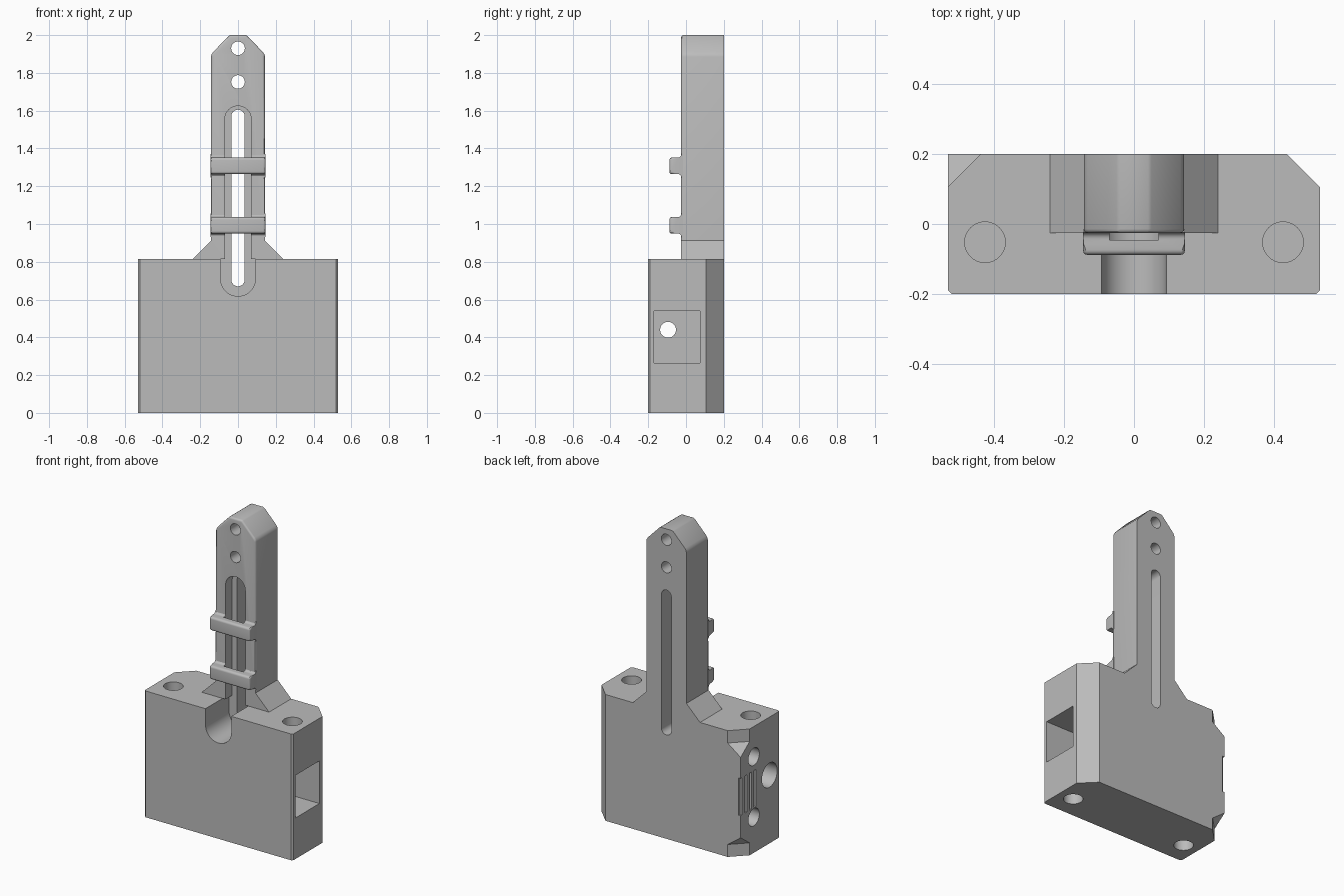
import bpy, bmesh, math
from mathutils import Vector

if "Cube" in bpy.data.objects:
    bpy.data.objects.remove(bpy.data.objects["Cube"])

grey = bpy.data.materials.new("plain_grey")
grey.use_nodes = True
colour = (0.5, 0.5, 0.5, 1)
grey.diffuse_color = colour
grey.node_tree.nodes["Principled BSDF"].inputs["Base Color"].default_value = colour

R2 = math.sqrt(0.5)
CORNER = Vector((-0.485, 0.1525, 0))  # middle of the corner chamfer
AXES = {
    "x": lambda u, v, w: Vector((w, u, v)),
    "y": lambda u, v, w: Vector((u, w, v)),
    "z": lambda u, v, w: Vector((u, v, w)),
    "diagonal": lambda u, v, w: CORNER + Vector(((w - u) * R2, (w + u) * R2, v)),
}


def prism(name, profile, start, end, axis, bevel_rule=None):
    """Extrude a 2D profile along an axis, with optional small edge bevels."""
    bm = bmesh.new()
    place = AXES[axis]
    rings = [[bm.verts.new(place(u, v, w)) for u, v in profile] for w in (start, end)]
    n = len(profile)
    for ring in rings:
        bm.faces.new(ring)
    for i in range(n):
        j = (i + 1) % n
        bm.faces.new((rings[0][i], rings[0][j], rings[1][j], rings[1][i]))
    bmesh.ops.recalc_face_normals(bm, faces=bm.faces)
    if bevel_rule:
        edges = [e for e in bm.edges if bevel_rule(*[v.co for v in e.verts])]
        bmesh.ops.bevel(bm, geom=edges, offset=0.012, segments=3, profile=0.5, affect='EDGES')
    mesh = bpy.data.meshes.new(name)
    bm.to_mesh(mesh)
    bm.free()
    mesh.materials.append(grey)
    obj = bpy.data.objects.new(name, mesh)
    bpy.context.collection.objects.link(obj)
    return obj


def arc(cu, cv, r, a0, a1, n):
    steps = [math.radians(a0 + (a1 - a0) * i / n) for i in range(n + 1)]
    return [(cu + r * math.cos(a), cv + r * math.sin(a)) for a in steps]


def rect(u0, u1, v0, v1):
    return [(u0, v0), (u1, v0), (u1, v1), (u0, v1)]


def hole(u, v, r, start, end, axis):
    return prism("hole_cutter", arc(u, v, r, 0, 360, 40)[:-1], start, end, axis)


def stadium(r, low, high, start, end):
    profile = arc(0, high, r, 0, 180, 20) + arc(0, low, r, 180, 360, 20)
    return prism("slot_cutter", profile, start, end, "y")


def carve(obj, cutters):
    """Cut each tool out of the part, then shade it."""
    bpy.context.view_layer.update()
    for o in bpy.context.selected_objects:
        o.select_set(False)
    bpy.context.view_layer.objects.active = obj
    obj.select_set(True)
    for cutter in cutters:
        cutter.hide_render = True
        mod = obj.modifiers.new("cut", 'BOOLEAN')
        mod.operation, mod.solver, mod.object = 'DIFFERENCE', 'EXACT', cutter
        bpy.ops.object.modifier_apply(modifier=mod.name)
        bpy.data.objects.remove(cutter)
    bpy.ops.object.shade_smooth_by_angle(angle=math.radians(30))


# Base block: chamfered at the back, tiny chamfers at the front
TOP = 0.815
outline = [(-0.52, -0.2), (0.52, -0.2), (0.53, -0.19), (0.53, 0.105),
           (0.435, 0.2), (-0.53, 0.2), (-0.53, -0.19)]
block = prism("base_block", outline, 0, TOP, "z")

cuts = []
# Corner chamfers at the top and bottom of the back edge
ramp = [(0, 0.9), (0, 0.735), (0.12, 0.61), (0.12, 0.9)]
cuts.append(prism("corner_cutter", ramp, -0.3, 0.3, "diagonal"))
cuts.append(prism("corner_cutter", [(u, TOP - v) for u, v in ramp], -0.3, 0.3, "diagonal"))
# Blind bolt holes in the top and bottom
for x in (-0.425, 0.425):
    cuts.append(hole(x, -0.052, 0.058, TOP - 0.22, 0.9, "z"))
    cuts.append(hole(x, -0.052, 0.058, -0.1, 0.22, "z"))
# Side pocket, cross bore and counterbore
cuts.append(prism("pocket_cutter", rect(-0.17, 0.073, 0.265, 0.54), 0.25, 0.6, "x"))
cuts.append(hole(-0.095, 0.44, 0.042, -0.6, 0.6, "x"))
cuts.append(hole(-0.095, 0.44, 0.078, -0.6, -0.38, "x"))
# Two smaller side holes and the contact grooves
for z in (0.62, 0.23):
    cuts.append(hole(0.065, z, 0.056, -0.6, -0.35, "x"))
for y in (0.195, 0.145, 0.1, 0.055):
    cuts.append(prism("groove_cutter", rect(y - 0.011, y + 0.011, 0.29, 0.53),
                      -0.6, -0.514, "x"))
# Front channel and the lower end of the long slot
channel = arc(0, 0.71, 0.092, 180, 360, 28) + [(0.092, 0.95), (-0.092, 0.95)]
cuts.append(prism("channel_cutter", channel, -0.3, 0.04, "y"))
cuts.append(stadium(0.035, 0.705, 1.57, -0.4, 0.4))
carve(block, cuts)

# Upright neck with flared foot and clipped top
half = [(0.24, TOP), (0.143, 0.912), (0.143, 1.885), (0.14, 1.898),
        (0.132, 1.91), (0.05, 1.995), (0.04, 2.0)]
neck_outline = half + [(-x, z) for x, z in reversed(half)]
FRONT = -0.026
neck = prism("upright_neck", neck_outline, FRONT, 0.2, "y",
             lambda a, b: a.y < 0 and b.y < 0 and min(a.z, b.z) > 0.9)
cuts = [stadium(0.07, 0.7, 1.555, -0.1, 0.04), stadium(0.035, 0.705, 1.57, -0.4, 0.4)]
cuts += [hole(0, z, 0.036, -0.4, 0.4, "y") for z in (1.93, 1.752)]
carve(neck, cuts)


# Two raised straps bridging the recess
def strap(name, z):
    upper = [(-0.015, 0.062), (-0.022, 0.062)]
    upper += arc(-0.042, 0.062, 0.018, 0, -90, 6)
    upper += arc(-0.074, 0.03, 0.014, 90, 180, 6)
    profile = [(y, z + v) for y, v in upper] + [(y, z - v) for y, v in reversed(upper)]
    bar = prism(name, profile, -0.145, 0.145, "x",
                lambda a, b: abs(a.x - b.x) < 0.001 and max(a.y, b.y) < -0.072)
    carve(bar, [prism("tunnel_cutter", rect(-0.07, 0.07, z - 0.2, z + 0.2),
                      -0.046, 0.1, "y")])


strap("upper_strap", 1.308)
strap("lower_strap", 0.993)
